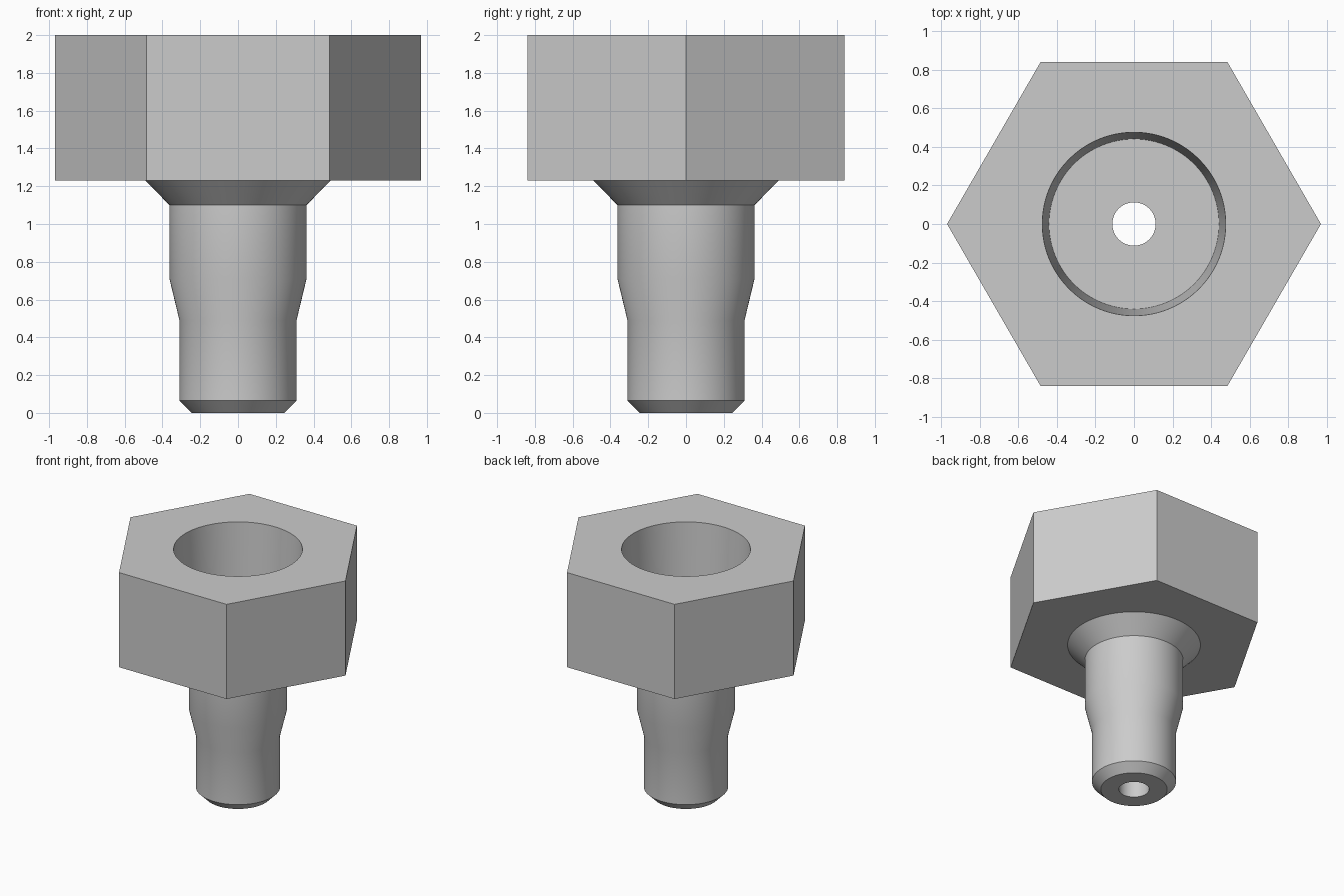
import bpy
import bmesh
from math import cos, sin, pi, radians

cube = bpy.data.objects.get("Cube")
if cube:
    bpy.data.objects.remove(cube, do_unlink=True)

SEGMENTS = 96          # multiple of six, so the hex corners fall on segments
HEX_RADIUS = 0.968

# Plain grey metal
metal = bpy.data.materials.new("grey_metal")
metal.use_nodes = True
grey = (0.6, 0.6, 0.6, 1)
metal.diffuse_color = grey
metal.node_tree.nodes["Principled BSDF"].inputs["Base Color"].default_value = grey


def hex_radius(angle):
    """Distance from the axis to the hexagon's edge at this angle."""
    return HEX_RADIUS * cos(pi / 6) / cos(angle % (pi / 3) - pi / 6)


# Closed section, from the tip up the outside and down the bore;
# a radius of None follows the hexagon
section = [
    (0.245, 0), (0.31, 0.065),           # tip chamfer
    (0.31, 0.49), (0.363, 0.71),         # narrow shank and taper
    (0.363, 1.1), (0.49, 1.23),          # wide shank and collar
    (None, 1.23), (None, 2),             # hex head
    (0.475, 2), (0.44, 1.35),            # tapered socket
    (0.112, 1.35), (0.112, 0),           # through hole
]

# Sweep the section round the axis
bm = bmesh.new()
rings = []
for radius, z in section:
    ring = []
    for i in range(SEGMENTS):
        a = 2 * pi * i / SEGMENTS
        r = hex_radius(a) if radius is None else radius
        ring.append(bm.verts.new((r * cos(a), r * sin(a), z)))
    rings.append(ring)

for k, low in enumerate(rings):
    high = rings[(k + 1) % len(rings)]
    for i in range(SEGMENTS):
        j = (i + 1) % SEGMENTS
        bm.faces.new((low[i], low[j], high[j], high[i]))
bmesh.ops.recalc_face_normals(bm, faces=bm.faces)

mesh = bpy.data.meshes.new("hex_fitting")
bm.to_mesh(mesh)
bm.free()
mesh.materials.append(metal)

fitting = bpy.data.objects.new("hex_fitting", mesh)
bpy.context.collection.objects.link(fitting)
bpy.ops.object.select_all(action="DESELECT")
fitting.select_set(True)
bpy.context.view_layer.objects.active = fitting
bpy.ops.object.shade_smooth_by_angle(angle=radians(30))
